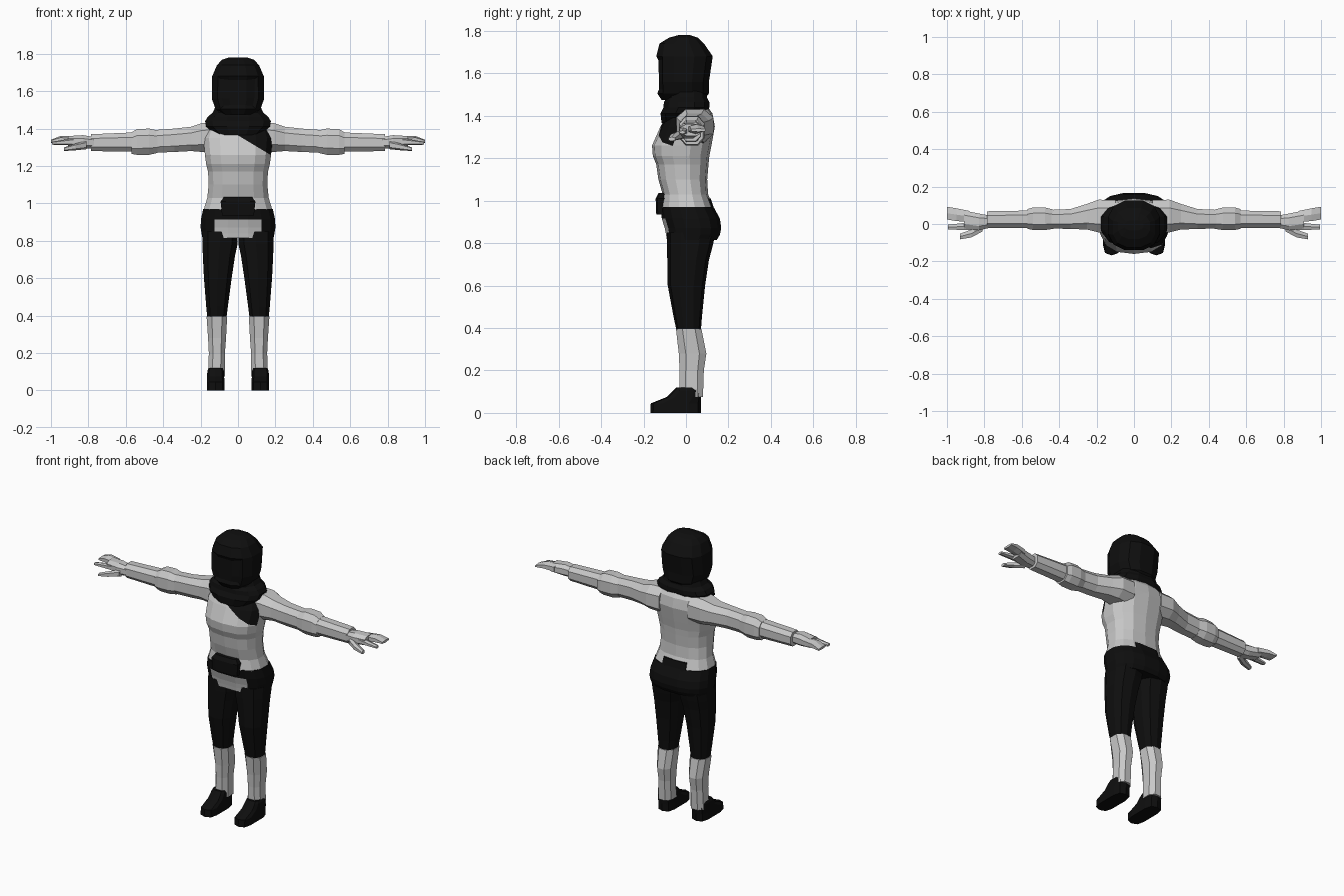
import bpy, bmesh, math
from mathutils import Vector

if "Cube" in bpy.data.objects:
    bpy.data.objects.remove(bpy.data.objects["Cube"], do_unlink=True)

UNIT = 0.01  # all sizes below are in hundredths


def material(name, value):
    mat = bpy.data.materials.new(name)
    mat.use_nodes = True
    colour = (value, value, value, 1)
    mat.diffuse_color = colour
    shader = mat.node_tree.nodes["Principled BSDF"]
    shader.inputs["Base Color"].default_value = colour
    return mat


LIGHT = material("pale grey cloth", 0.58)
DARK = material("black cloth", 0.0045)


def outline(sides, power):
    """Unit rounded polygon, scaled so that it reaches its full extents."""
    points = []
    for i in range(sides):
        turn = 2 * math.pi * (i + 0.5) / sides
        points.append([math.copysign(abs(f) ** (2 / power), f)
                       for f in (math.cos(turn), math.sin(turn))])
    widest = max(point[0] for point in points)
    deepest = max(point[1] for point in points)
    return [(u / widest, v / deepest) for u, v in points]


def between(low, high, factor):
    return (low + high) / 2 + (high - low) / 2 * factor


def loft(name, mats, rings, axis="z", sides=8, power=2.5, mirror=1, edit=None):
    """Skin rings of (position, low, high, low, high) along the z or x axis."""
    bm = bmesh.new()
    loops = []
    for position, low_a, high_a, low_b, high_b in rings:
        loop = []
        for u, v in outline(sides, power):
            a, b = between(low_a, high_a, u), between(low_b, high_b, v)
            x, y, z = (a, b, position) if axis == "z" else (position, a, b)
            loop.append(bm.verts.new(Vector((x * mirror, y, z)) * UNIT))
        loops.append(loop)
    for lower, upper in zip(loops, loops[1:]):
        for i in range(sides):
            bm.faces.new((lower[i - 1], lower[i], upper[i], upper[i - 1]))
    bm.faces.new(loops[0])
    bm.faces.new(loops[-1])
    bmesh.ops.recalc_face_normals(bm, faces=bm.faces)
    if edit:
        bm.normal_update()
        edit(bm)
    mesh = bpy.data.meshes.new(name)
    bm.to_mesh(mesh)
    bm.free()
    for mat in mats:
        mesh.materials.append(mat)
    bpy.context.collection.objects.link(bpy.data.objects.new(name, mesh))


def trunk(name, mats, rings, **options):
    """Loft centred on x = 0 from rings of (height, half width, front, back)."""
    loft(name, mats, [(height, -half, half, front, back)
                      for height, half, front, back in rings], **options)


def pair(name, mat, rings, **options):
    """Matching left and right parts."""
    for label, mirror in (("left", 1), ("right", -1)):
        loft(f"{label}_{name}", [mat], rings, mirror=mirror, **options)


def drape(bm):
    """Cut the scarf's diagonal edge into the chest and darken what is above."""
    point, normal = Vector((14, 0, 128)) * UNIT, Vector((0.6, 0, 1))
    bmesh.ops.bisect_plane(bm, geom=bm.verts[:] + bm.edges[:] + bm.faces[:],
                           plane_co=point, plane_no=normal)
    bm.normal_update()
    for face in bm.faces:
        offset = face.calc_center_median() - point
        if offset.dot(normal) > 0 and face.normal.y < -0.3:
            face.material_index = 1


def shirt_tail(bm):
    """Lighten the lower front of the hips."""
    for face in bm.faces:
        centre = face.calc_center_median() / UNIT
        if centre.z < 91 and face.normal.y < -0.6 and abs(centre.x) < 13:
            face.material_index = 1


def face_opening(bm):
    """Sink the front of the hood."""
    front = []
    for face in bm.faces:
        centre = face.calc_center_median() / UNIT
        if centre.y < -8 and abs(centre.x) < 10 and 150 < centre.z < 169:
            front.append(face)
    bmesh.ops.inset_region(bm, faces=front, thickness=2 * UNIT, depth=-UNIT)


# Torso and hips
trunk("torso", [LIGHT, DARK], [
    (96.5, 18.4, -12, 13), (103, 16.4, -11, 10.4), (110, 15.7, -13, 10),
    (117, 16, -14, 10.6), (121, 17, -15.6, 11), (126, 17.7, -16, 12),
    (135, 18.5, -12, 13.6), (141, 16.5, -8.5, 12.5), (144.5, 12, -5, 10)],
    sides=14, edit=drape)
trunk("hips", [DARK, LIGHT], [
    (81.5, 19, -9, 14.5), (84, 19.5, -9.4, 16), (87, 20, -10, 16.6),
    (91.5, 19.8, -11.4, 16), (97, 18.6, -12, 13)], sides=16, edit=shirt_tail)
trunk("belt_pouch", [DARK], [
    (93.5, 8.5, -14, -9), (101, 9.3, -14.3, -9), (103.5, 7.5, -13, -9)], power=5)
trunk("back_belt_flap", [DARK], [(94, 8.5, 8, 14), (101, 8, 8, 11.7)], power=5)

# Scarf and hooded head
trunk("scarf", [DARK], [
    (136.5, 12, -11.5, 7), (141, 17, -12, 9.8), (144, 17.6, -10.6, 11),
    (146.5, 16, -10.4, 11), (148.5, 13.5, -9, 10), (153, 11.5, -9, 9.5)],
    sides=12)
trunk("hooded_head", [DARK], [
    (147.5, 8.5, -11.5, 8.5), (150.5, 12, -13.5, 10.8), (156, 14, -13.7, 10.8),
    (168, 13.8, -14, 12.6), (174, 11.2, -12.5, 8.5), (176.8, 8.5, -8, 5.5),
    (178, 5, -3.5, 2)], sides=12, edit=face_opening)

# Arms
pair("sleeve", LIGHT, [
    (10, -5, 12.8, 127, 143.5), (19, -4.5, 13, 127.5, 143),
    (25, -3, 10.8, 128, 141), (34, -2.6, 8, 127.5, 140),
    (48, -2.4, 7.4, 127, 139)], axis="x")
pair("elbow_band", LIGHT, [
    (43, -2.6, 7.7, 127, 139), (47.5, -3.2, 8.8, 126, 140),
    (54, -3.2, 8.8, 126, 139.7), (57, -2.6, 8, 126.5, 138)], axis="x")
pair("forearm", LIGHT, [
    (55, -2.2, 7.2, 127.6, 138), (78.5, -2, 6.8, 128, 137)], axis="x")

# Hands
pair("palm", LIGHT, [
    (77, -2, 4.5, 129.5, 135.5), (83, -3.4, 5.6, 129.3, 136.5),
    (91, -2.4, 7.2, 130.5, 136)], axis="x")
pair("outer_fingers", LIGHT, [
    (88, 1, 7, 131, 136), (95, 1.6, 8.4, 132, 136),
    (100, 2.4, 9.2, 132.4, 134)], axis="x", sides=6)
pair("index_finger", LIGHT, [
    (87, -3.2, 1, 131, 135), (99.5, -3, -0.4, 131.4, 133)], axis="x", sides=6)
pair("thumb", LIGHT, [
    (81, -4, 0, 129, 133.5), (87, -7.2, -3, 128.4, 132),
    (93, -8.2, -5.2, 128, 130)], axis="x", sides=6)

# Legs and feet
pair("trouser_leg", DARK, [
    (38.5, 6.2, 16.4, -4.4, 7), (45, 5.4, 17, -5.8, 7.5),
    (60, 3.4, 18.2, -8.6, 9), (72, 1.6, 18.8, -8.8, 10.8),
    (78, 0.3, 19, -9, 12.4), (85, 0, 19, -9, 14)], sides=10)
pair("boot_shaft", LIGHT, [
    (7.5, 7, 16, -3, 8), (20, 7, 15.6, -3, 8.4),
    (28, 6.4, 16, -3.4, 9.6), (39.5, 5.8, 16.8, -4.7, 7.3)])
pair("shoe", DARK, [
    (0, 7.2, 16.6, -16.8, 7), (4.5, 7.2, 16.6, -16.6, 7),
    (7.5, 7.4, 16.5, -9, 7), (10.5, 7.6, 16.4, -6, 6.6),
    (12, 8.2, 15.8, -4.6, 5)], sides=10, power=3.6)
